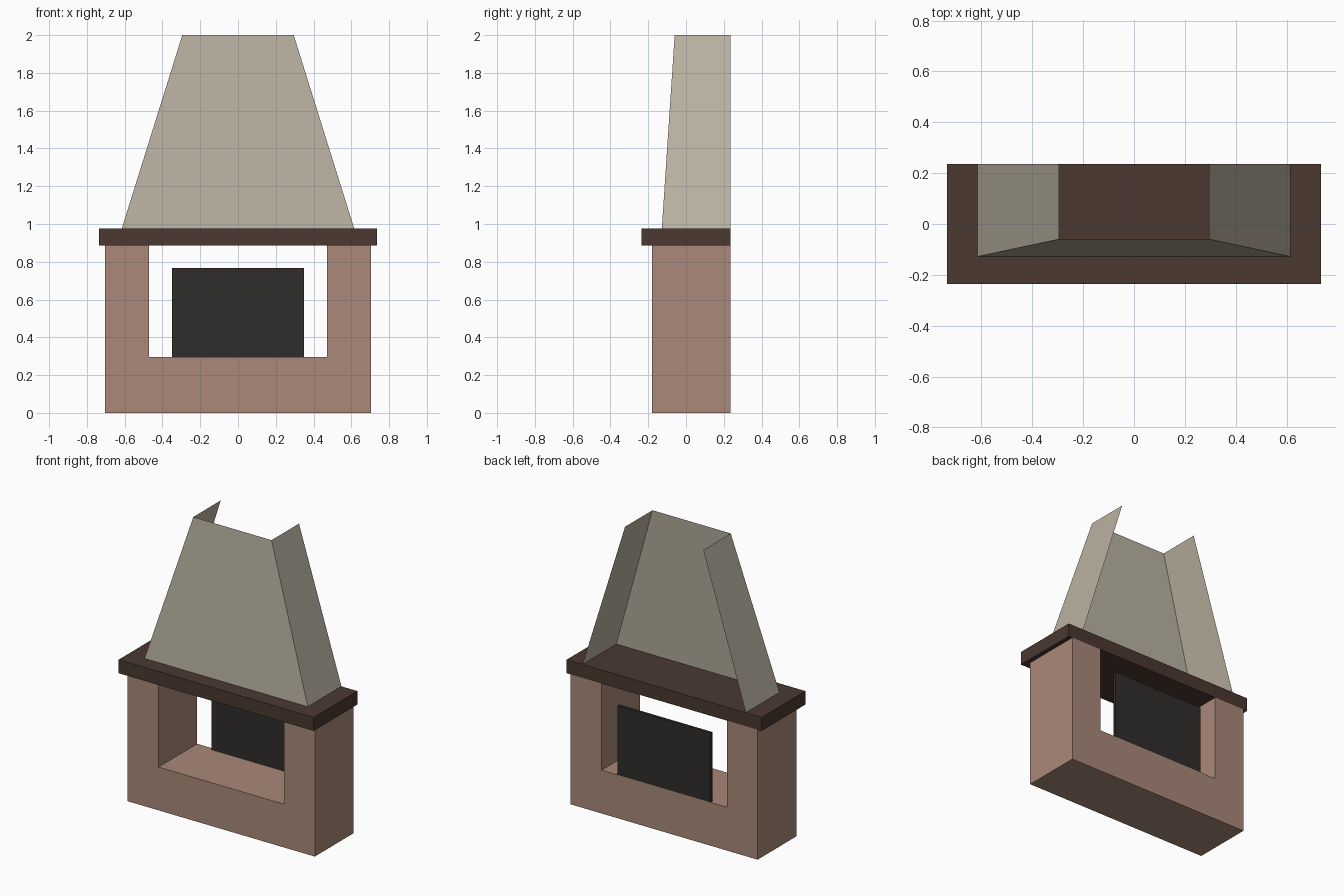
import bpy, bmesh

if "Cube" in bpy.data.objects:
    bpy.data.objects.remove(bpy.data.objects["Cube"])


def material(name, rgb):
    m = bpy.data.materials.new(name)
    m.diffuse_color = (*rgb, 1)
    m.use_nodes = True
    m.node_tree.nodes["Principled BSDF"].inputs["Base Color"].default_value = m.diffuse_color
    return m


def add_object(name, bm, mat):
    bmesh.ops.recalc_face_normals(bm, faces=bm.faces)
    mesh = bpy.data.meshes.new(name)
    bm.to_mesh(mesh)
    bm.free()
    mesh.materials.append(mat)
    obj = bpy.data.objects.new(name, mesh)
    bpy.context.collection.objects.link(obj)
    return obj


def extrude_profile(name, profile, y0, y1, mat):
    """Extrude an x-z outline from y0 to y1."""
    bm = bmesh.new()
    face = bm.faces.new([bm.verts.new((x, y0, z)) for x, z in profile])
    ext = bmesh.ops.extrude_face_region(bm, geom=[face])["geom"]
    bmesh.ops.translate(bm, vec=(0, y1 - y0, 0),
                        verts=[v for v in ext if isinstance(v, bmesh.types.BMVert)])
    return add_object(name, bm, mat)


def rect(half_width, z0, z1):
    return [(-half_width, z0), (half_width, z0), (half_width, z1), (-half_width, z1)]


brick = material("brick", (0.40, 0.25, 0.19))
wood = material("dark_wood", (0.07, 0.04, 0.03))
iron = material("iron", (0.03, 0.026, 0.025))
plaster = material("plaster", (0.50, 0.45, 0.36))

BACK = 0.235

# U-shaped hearth surround
right_half = [(0.705, 0), (0.705, 0.885), (0.472, 0.885), (0.472, 0.295)]
left_half = [(-x, z) for x, z in reversed(right_half)]
extrude_profile("hearth_surround", right_half + left_half, -0.18, BACK, brick)

# Mantel shelf
extrude_profile("mantel_shelf", rect(0.735, 0.885, 0.977), -BACK, BACK, wood)

# Thin fireback plate at the rear of the opening
extrude_profile("fireback", rect(0.35, 0.295, 0.767), BACK - 0.02, BACK, iron)

# Tapered hood: three thin sheets, open at the back and top
bm = bmesh.new()
rings = []
for half_width, front, z in ((0.615, -0.128, 0.977), (0.295, -0.06, 2.0)):
    path = [(-half_width, BACK), (-half_width, front), (half_width, front), (half_width, BACK)]
    rings.append([bm.verts.new((x, y, z)) for x, y in path])
low, high = rings
for i in range(3):
    bm.faces.new((low[i], low[i + 1], high[i + 1], high[i]))
add_object("chimney_hood", bm, plaster)
